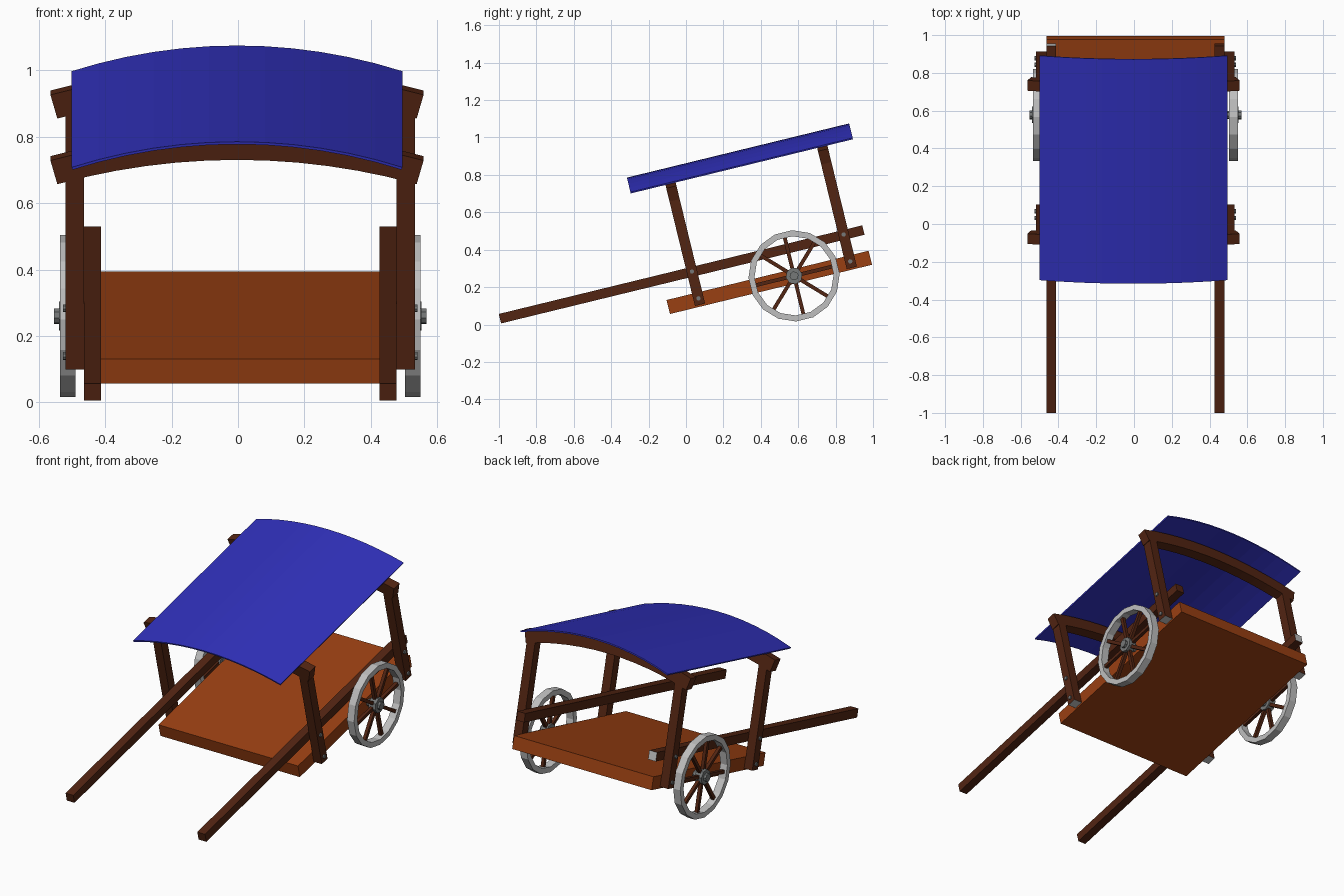
import bpy, bmesh, math
from mathutils import Matrix, Vector

if "Cube" in bpy.data.objects:
    bpy.data.objects.remove(bpy.data.objects["Cube"])

# The cart leans forward on its handles: parts are built level, then tilted
TILT = Matrix.Rotation(math.radians(13.7), 4, 'X')
MID = 0.007        # centre line of the frame
ROOF_MID = -0.003  # centre line of the roof


def material(name, rgb, rough=0.7):
    m = bpy.data.materials.new(name)
    m.use_nodes = True
    m.diffuse_color = (*rgb, 1)
    bsdf = m.node_tree.nodes["Principled BSDF"]
    bsdf.inputs["Base Color"].default_value = (*rgb, 1)
    bsdf.inputs["Roughness"].default_value = rough
    return m


ORANGE_WOOD = material("orange wood", (0.32, 0.05, 0.006))
DARK_WOOD = material("dark wood", (0.085, 0.018, 0.006))
BLUE = material("blue canvas", (0.03, 0.03, 0.5))
PALE = material("pale metal", (0.52, 0.52, 0.52))
GREY = material("grey metal", (0.18, 0.19, 0.19))


def finish(name, bm, *mats):
    bmesh.ops.recalc_face_normals(bm, faces=bm.faces)
    mesh = bpy.data.meshes.new(name)
    bm.to_mesh(mesh)
    bm.free()
    for m in mats:
        mesh.materials.append(m)
    ob = bpy.data.objects.new(name, mesh)
    bpy.context.scene.collection.objects.link(ob)
    ob.matrix_world = TILT
    return ob


def add_box(bm, lo, hi, turn=Matrix()):
    lo, hi = Vector(lo), Vector(hi)
    size = Matrix.Diagonal((*(hi - lo), 1))
    bmesh.ops.create_cube(bm, size=1, matrix=turn @ Matrix.Translation((lo + hi) / 2) @ size)


def box(name, lo, hi, mat, bare_end=None):
    """Box; the face pointing along bare_end is left pale."""
    bm = bmesh.new()
    add_box(bm, lo, hi)
    bm.normal_update()
    if bare_end:
        for f in bm.faces:
            f.material_index = int(f.normal.dot(Vector(bare_end)) > 0.9)
    return finish(name, bm, mat, PALE)


def add_rod(bm, x0, x1, y, z, radius, sides):
    """Cylinder along x."""
    place = Matrix.Translation(((x0 + x1) / 2, y, z)) @ Matrix.Rotation(math.pi / 2, 4, 'Y')
    bmesh.ops.create_cone(bm, cap_ends=True, segments=sides, radius1=radius,
                          radius2=radius, depth=abs(x1 - x0), matrix=place)


def arched(name, half, radius, top, thick, y0, y1, mat, steps=12):
    """Curved slab across x; half is the half width of its upper side."""
    bm = bmesh.new()
    reach = math.asin(half / radius)
    rings = []
    for i in range(steps + 1):
        a = reach * (2 * i / steps - 1)
        ring = []
        for r, y in ((radius, y0), (radius, y1), (radius - thick, y1), (radius - thick, y0)):
            ring.append(bm.verts.new((ROOF_MID + r * math.sin(a), y,
                                      top - radius + r * math.cos(a))))
        rings.append(ring)
    for a, b in zip(rings, rings[1:]):
        for k in range(4):
            n = (k + 1) % 4
            bm.faces.new((a[k], a[n], b[n], b[k]))
    bm.faces.new(rings[0])
    bm.faces.new(rings[-1])
    return finish(name, bm, mat)


def span(side, near, far):
    """Ordered x range of a part on one side of the frame."""
    return sorted((MID + side * near, MID + side * far))


# Bed
box("bed", (MID - 0.471, -0.070, 0.075), (MID + 0.471, 1.042, 0.152), ORANGE_WOOD)

# Roof and the two arches that carry it
arched("roof", 0.498, 1.6, 0.838, 0.008, -0.121, 1.102, BLUE)
POSTS = {"front": 0.098, "rear": 0.933}
for end, y in POSTS.items():
    arched(end + "_arch", 0.562, 2.06, 0.811, 0.076, y - 0.028, y + 0.028, DARK_WOOD)

AXLE_Y, AXLE_Z = 0.623, 0.116
for side, label in ((1, "left"), (-1, "right")):
    # Long handle shaft
    x0, x1 = span(side, 0.419, 0.471)
    box(label + "_shaft", (x0, -0.959, 0.240), (x1, 1.041, 0.292), DARK_WOOD,
        (0, 1, 0) if side < 0 else None)

    # Posts with their bolts
    x0, x1 = span(side, 0.471, 0.526)
    for end, y in POSTS.items():
        box(f"{label}_{end}_post", (x0, y - 0.028, 0.085), (x1, y + 0.028, 0.735),
            DARK_WOOD, (0, 0, -1))
        bm = bmesh.new()
        for z in (0.120, 0.268):
            add_rod(bm, MID + side * 0.50, MID + side * 0.534, y, z, 0.012, 8)
        finish(f"{label}_{end}_bolts", bm, GREY)

    # Wheel rim
    x0, x1 = span(side, 0.496, 0.543)
    bm = bmesh.new()
    rings = []
    sides = 16
    for i in range(sides):
        a = 2 * math.pi * (i + 0.5) / sides
        rings.append([bm.verts.new((x, AXLE_Y + r * math.cos(a), AXLE_Z + r * math.sin(a)))
                      for x, r in ((x0, 0.244), (x1, 0.244), (x1, 0.212), (x0, 0.212))])
    for i in range(sides):
        a, b = rings[i], rings[(i + 1) % sides]
        for k in range(4):
            n = (k + 1) % 4
            bm.faces.new((a[k], a[n], b[n], b[k]))
    finish(label + "_wheel_rim", bm, PALE)

    # Spokes
    bm = bmesh.new()
    hub = Matrix.Translation((MID + side * 0.52, AXLE_Y, AXLE_Z))
    for i in range(8):
        add_box(bm, (-0.010, 0.03, -0.010), (0.010, 0.215, 0.010),
                hub @ Matrix.Rotation(i * math.pi / 4, 4, 'X'))
    finish(label + "_wheel_spokes", bm, DARK_WOOD)

    # Hub with its end cap
    bm = bmesh.new()
    add_rod(bm, MID + side * 0.46, MID + side * 0.500, AXLE_Y, AXLE_Z, 0.022, 8)
    add_rod(bm, MID + side * 0.500, MID + side * 0.546, AXLE_Y, AXLE_Z, 0.045, 8)
    add_rod(bm, MID + side * 0.546, MID + side * 0.561, AXLE_Y, AXLE_Z, 0.024, 8)
    finish(label + "_wheel_hub", bm, GREY)
